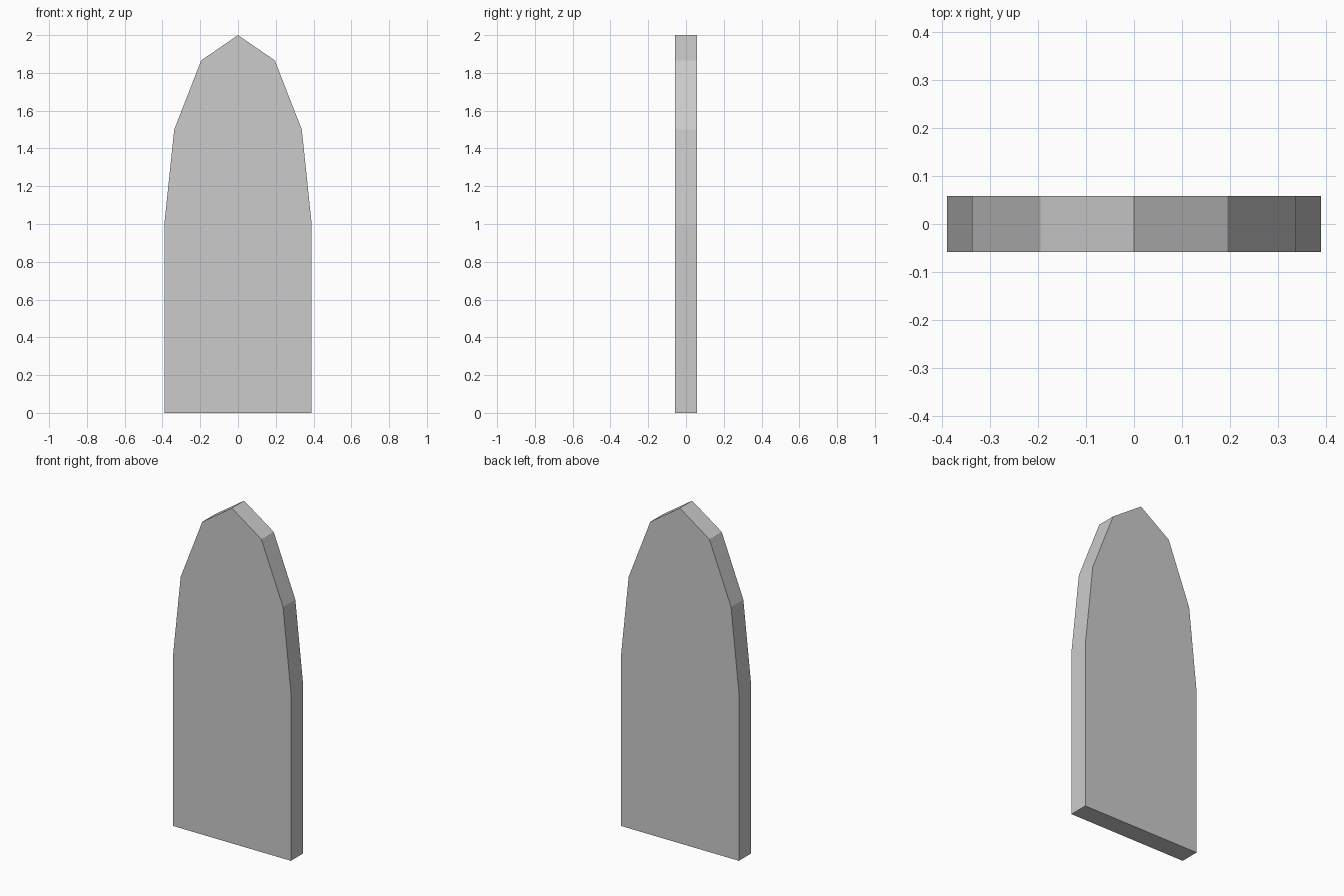
import bpy, bmesh
from math import cos, sin, pi

if "Cube" in bpy.data.objects:
    bpy.data.objects.remove(bpy.data.objects["Cube"])

HALF_W, HALF_T, SPRING, RISE = 0.39, 0.058, 1.0, 1.0

# Slab outline: straight sides topped by a six-sided half ellipse
outline = [(-HALF_W, 0), (HALF_W, 0)]
outline += [(HALF_W * cos(i * pi / 6), SPRING + RISE * sin(i * pi / 6)) for i in range(7)]

# Extrude the outline through the thickness
bm = bmesh.new()
face = bm.faces.new([bm.verts.new((x, -HALF_T, z)) for x, z in outline])
ext = bmesh.ops.extrude_face_region(bm, geom=[face])
verts = [g for g in ext["geom"] if isinstance(g, bmesh.types.BMVert)]
bmesh.ops.translate(bm, verts=verts, vec=(0, 2 * HALF_T, 0))
bmesh.ops.recalc_face_normals(bm, faces=bm.faces)

mesh = bpy.data.meshes.new("arched_slab")
bm.to_mesh(mesh)
bm.free()
slab = bpy.data.objects.new("arched_slab", mesh)
bpy.context.collection.objects.link(slab)
